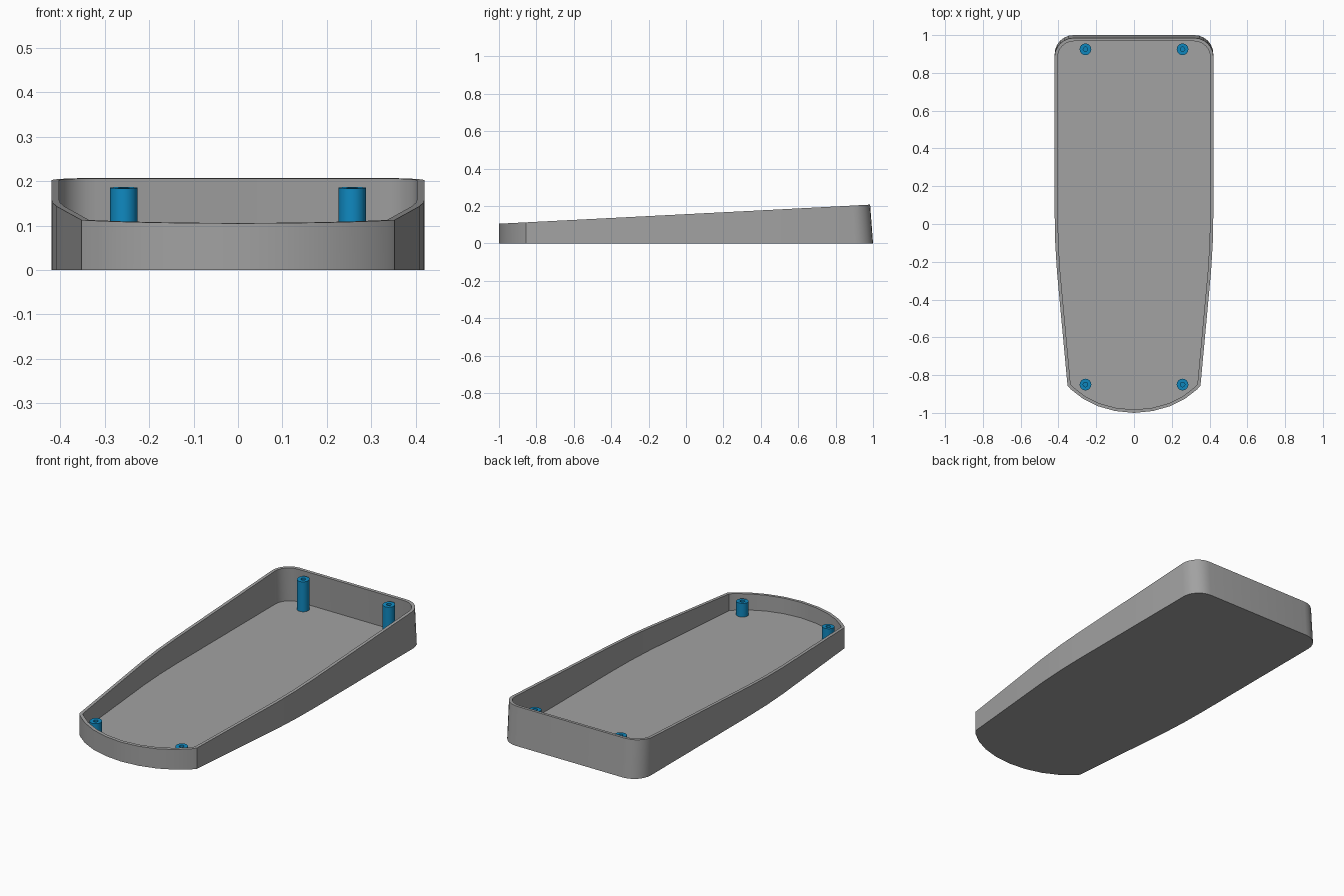
import bpy, bmesh, math
from mathutils import Vector

if "Cube" in bpy.data.objects:
    bpy.data.objects.remove(bpy.data.objects["Cube"])

WALL, FLOOR = 0.017, 0.022


def material(name, rgb):
    m = bpy.data.materials.new(name)
    m.diffuse_color = (*rgb, 1)
    m.use_nodes = True
    m.node_tree.nodes["Principled BSDF"].inputs["Base Color"].default_value = m.diffuse_color
    return m


grey = material("grey plastic", (0.36, 0.36, 0.36))
blue = material("blue plastic", (0.005, 0.25, 0.53))


def rim_height(y):
    return 0.105 + 0.051 * (y + 1)


def lean(y, z):
    # the rear wall tips slightly forward towards its top
    return y - 0.075 * z * max(0.0, min(1.0, (y - 0.8) / 0.15))


def finish(bm, name, mat, angle):
    bmesh.ops.recalc_face_normals(bm, faces=bm.faces)
    me = bpy.data.meshes.new(name)
    bm.to_mesh(me)
    bm.free()
    me.materials.append(mat)
    ob = bpy.data.objects.new(name, me)
    bpy.context.collection.objects.link(ob)
    bpy.ops.object.select_all(action='DESELECT')
    ob.select_set(True)
    bpy.context.view_layer.objects.active = ob
    bpy.ops.object.shade_smooth_by_angle(angle=math.radians(angle))
    return ob


def loft(bm, rings):
    for a, b in zip(rings, rings[1:]):
        for i in range(len(a)):
            j = (i + 1) % len(a)
            bm.faces.new((a[i], a[j], b[j], b[i]))


# Right half of the outline, from the rounded nose to the rear corner
half = [(0, -1), (0.1, -0.99), (0.19, -0.965), (0.27, -0.925), (0.335, -0.875),
        (0.352, -0.855), (0.408, -0.25), (0.417, -0.1), (0.42, 0.05), (0.42, 0.5)]
cx, cy, r = 0.32, 0.9, 0.1
half += [(cx + r * math.cos(t), cy + r * math.sin(t))
         for t in (math.pi / 2 * k / 6 for k in range(7))]
outer = [Vector(p) for p in half + [(-x, y) for x, y in reversed(half[1:])]]


def inset(points, d):
    result = []
    for i, p in enumerate(points):
        e1 = (p - points[i - 1]).normalized()
        e2 = (points[(i + 1) % len(points)] - p).normalized()
        n1, n2 = Vector((-e1.y, e1.x)), Vector((-e2.y, e2.x))
        n = (n1 + n2).normalized()
        result.append(p + n * (d / n.dot(n1)))
    return result


inner = inset(outer, WALL)

# Tray: outer wall, sloping rim, inner wall and floor
bm = bmesh.new()


def ring(points, z=None):
    verts = []
    for p in points:
        h = rim_height(p.y) if z is None else z
        verts.append(bm.verts.new((p.x, lean(p.y, h), h)))
    return verts


rings = [ring(outer, 0), ring(outer), ring(inner), ring(inner, FLOOR)]
loft(bm, rings)
bm.faces.new(rings[0])
bm.faces.new(rings[-1])
finish(bm, "tray", grey, 25)


# Screw posts with a blind hole, tops parallel to the rim
def post(name, x, y, n=16, radius=0.031, hole=0.012):
    bm = bmesh.new()

    def circle(rad, drop=None):
        verts = []
        for k in range(n):
            a = 2 * math.pi * k / n
            px, py = x + rad * math.cos(a), y + rad * math.sin(a)
            z = FLOOR - 0.004 if drop is None else rim_height(py) - 0.018 - drop
            verts.append(bm.verts.new((px, py, z)))
        return verts

    rings = [circle(radius), circle(radius, 0), circle(hole, 0), circle(hole, 0.06)]
    loft(bm, rings)
    bm.faces.new(rings[0])
    bm.faces.new(rings[-1])
    finish(bm, name, blue, 35)


for side, x in (("left", -0.257), ("right", 0.257)):
    for end, y in (("front", -0.85), ("rear", 0.925)):
        post(f"{end}_{side}_post", x, y)
